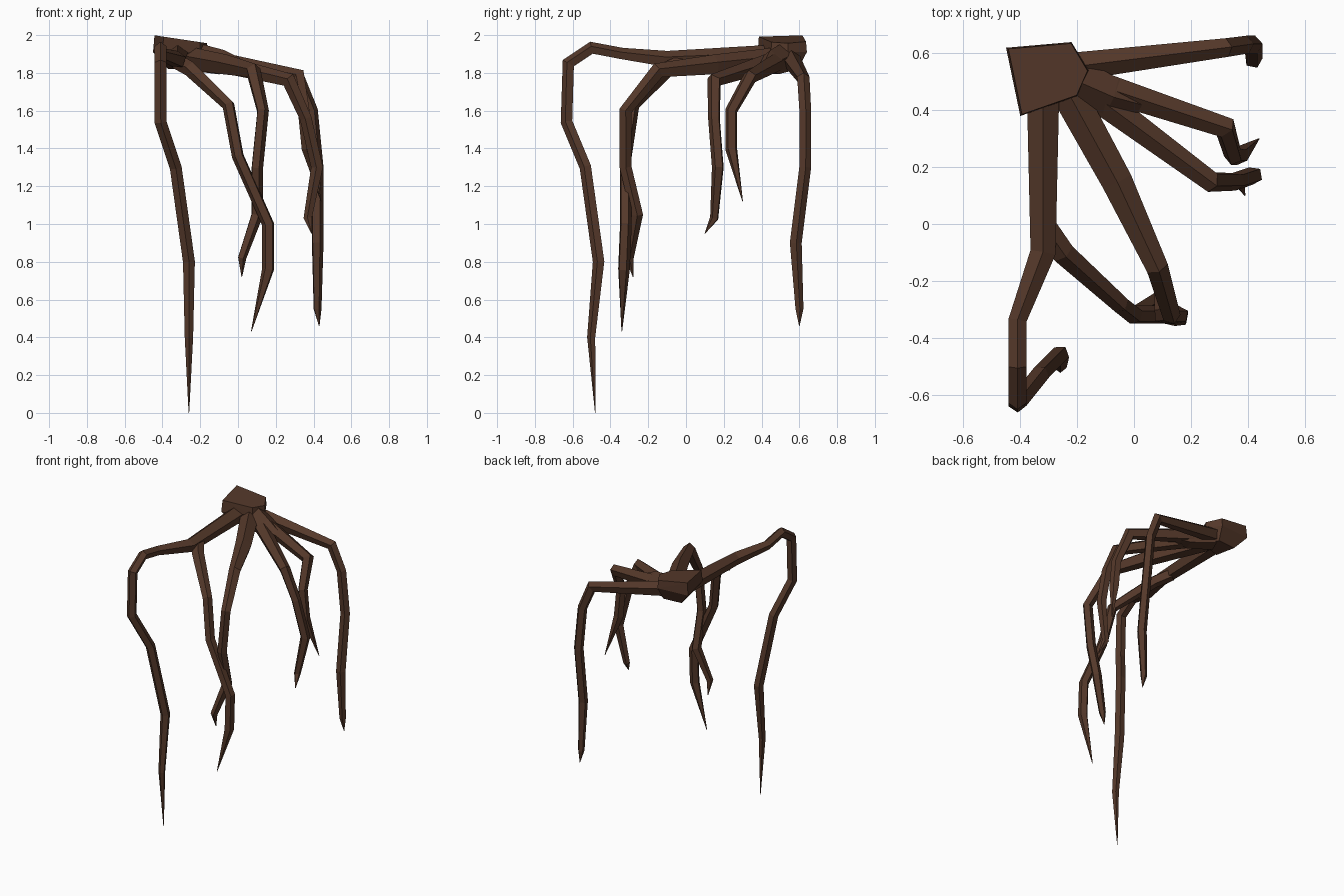
import bpy, bmesh, math
from mathutils import Vector

cube = bpy.data.objects.get("Cube")
if cube:
    bpy.data.objects.remove(cube, do_unlink=True)

bark = bpy.data.materials.new("dark_brown_bark")
bark.use_nodes = True
bark.diffuse_color = (.09, .04, .023, 1)
shader = bark.node_tree.nodes["Principled BSDF"]
shader.inputs["Base Color"].default_value = bark.diffuse_color

SIDES = 5
GIRTH = .033


def finish(name, bm):
    """Turn the mesh into a flat-shaded bark object."""
    bmesh.ops.recalc_face_normals(bm, faces=bm.faces)
    mesh = bpy.data.meshes.new(name)
    bm.to_mesh(mesh)
    bm.free()
    mesh.materials.append(bark)
    obj = bpy.data.objects.new(name, mesh)
    bpy.context.collection.objects.link(obj)


def root(name, *path, flare=.02, reach=.6, tip=.2):
    """Faceted tube along a path: flared at the stump, even, then pointed."""
    points = [Vector(p) for p in path]
    steps = [b - a for a, b in zip(points, points[1:])]
    total = sum(step.length for step in steps)
    travelled = 0
    up, previous = Vector((0, 0, 1)), None
    rings = []
    bm = bmesh.new()
    for i, point in enumerate(points):
        before = steps[max(i - 1, 0)].normalized()
        after = steps[min(i, len(steps) - 1)].normalized()
        tangent = (before + after).normalized()
        # carry the cross-section along without twisting it
        if previous:
            up = previous.rotation_difference(tangent) @ up
        up = (up - tangent * up.dot(tangent)).normalized()
        previous = tangent
        side = tangent.cross(up)
        swell = flare * max(0, 1 - (travelled / reach) ** 2)
        taper = min(1, max(0, total - travelled) / tip) ** .5
        radius = (GIRTH + swell) * max(taper, .05)
        # widen the ring across the bend so the tube keeps its girth
        bend = (after - before).normalized()
        mitre = 1 / max(before.dot(tangent), .7) - 1
        ring = []
        for k in range(SIDES):
            angle = math.tau * k / SIDES
            offset = (up * math.cos(angle) + side * math.sin(angle)) * radius
            offset += bend * offset.dot(bend) * mitre
            ring.append(bm.verts.new(point + offset))
        rings.append(ring)
        if i < len(steps):
            travelled += steps[i].length
    for lower, upper in zip(rings, rings[1:]):
        for k in range(SIDES):
            n = (k + 1) % SIDES
            bm.faces.new((lower[k], lower[n], upper[n], upper[k]))
    bm.faces.new(rings[0])
    bm.faces.new(rings[-1])
    finish(name, bm)


def stump(name, outline, centre, levels):
    """Chunky block: the outline is scaled about its centre at each height."""
    bm = bmesh.new()
    for height, scale, slope in levels:
        for corner in outline:
            x, y = Vector(centre).lerp(Vector(corner), scale)
            bm.verts.new((x, y, height - slope * (x - outline[0][0])))
    bmesh.ops.convex_hull(bm, input=bm.verts)
    finish(name, bm)


# Cut stump with a sloping top, and the neck three roots share
stump("stump",
      outline=[(-.45, .62), (-.4, .38), (-.2, .45), (-.16, .54), (-.22, .64)],
      centre=(-.25, .52),
      levels=[(2, .96, .15), (1.91, 1, 0), (1.82, .6, 0)])
root("root_neck", (-.24, .52, 1.88), (-.08, .45, 1.85), (.1, .4, 1.83),
     flare=.05, reach=.4)

# Long front root that reaches the ground, and its branch
root("front_long_root",
     (-.32, .47, 1.89), (-.32, -.1, 1.87), (-.41, -.34, 1.9), (-.41, -.5, 1.93),
     (-.41, -.62, 1.85), (-.41, -.63, 1.54), (-.33, -.53, 1.3),
     (-.26, -.46, .8), (-.26, -.5, .4), (-.26, -.48, 0),
     flare=.027, reach=.8, tip=.8)
root("front_branch_root",
     (-.32, 0, 1.86), (-.25, -.1, 1.82), (-.05, -.28, 1.63), (0, -.32, 1.36),
     (.16, -.32, 1), (.16, -.33, .76), (.07, -.34, .43),
     flare=.01, reach=.4)

# Roots fanning out from the neck
root("middle_root",
     (-.23, .46, 1.87), (-.06, .15, 1.84), (.08, -.15, 1.81), (.13, -.32, 1.6),
     (.1, -.32, 1.3), (.1, -.26, 1.05), (.02, -.3, .82), (.02, -.28, .72),
     flare=.03, reach=.8)
root("left_front_root",
     (-.15, .46, 1.86), (.27, .15, 1.76), (.36, .15, 1.56),
     (.42, .17, 1.3), (.37, .15, 1.03), (.39, .1, .95))
root("left_middle_root",
     (-.16, .5, 1.87), (.32, .34, 1.78), (.35, .24, 1.6),
     (.37, .24, 1.4), (.44, .3, 1.12))
root("left_back_root",
     (-.24, .55, 1.88), (.32, .62, 1.77), (.39, .63, 1.6),
     (.42, .63, 1.3), (.42, .58, .9), (.42, .6, .55), (.43, .6, .46))
